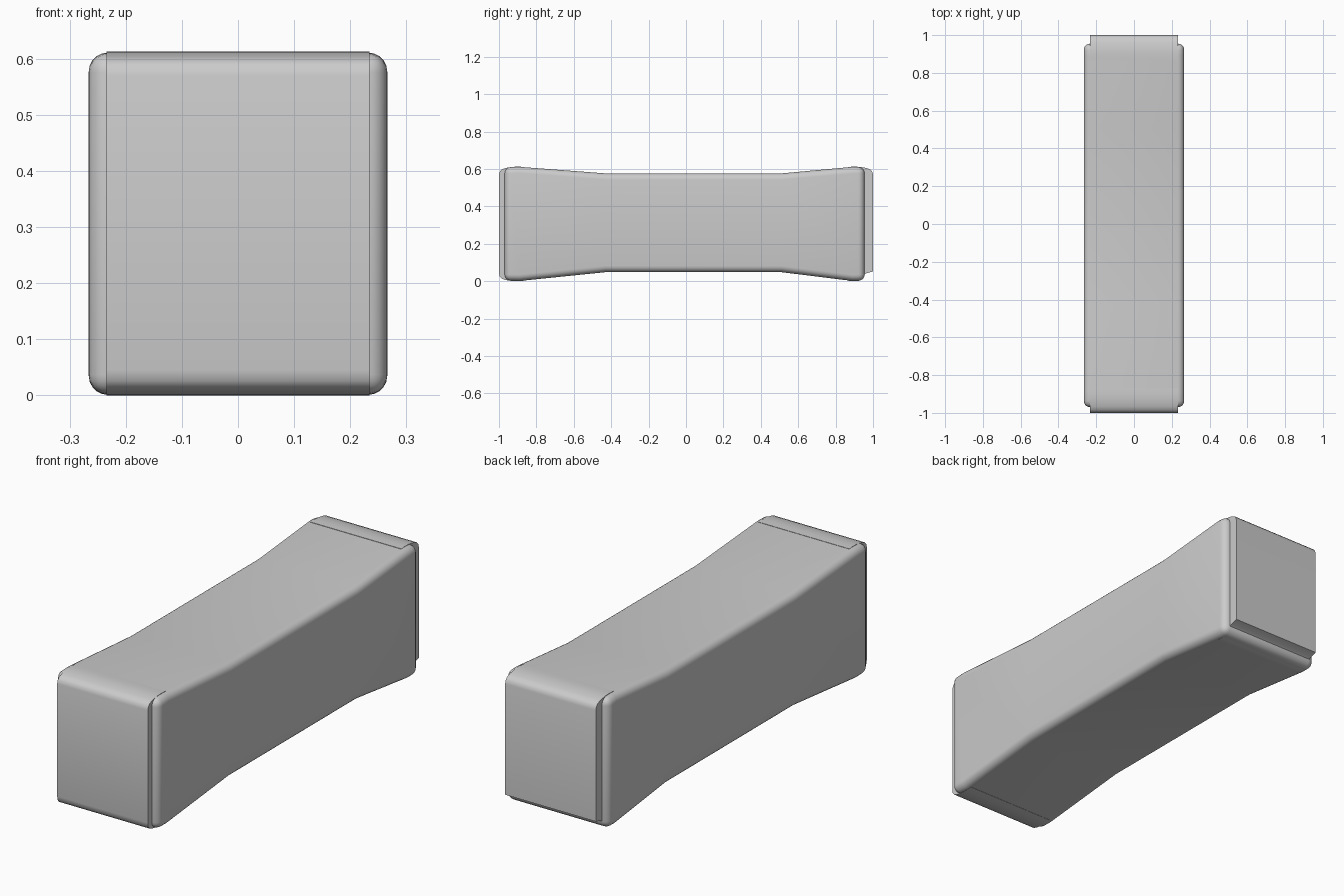
import bpy, bmesh, math

if "Cube" in bpy.data.objects:
    bpy.data.objects.remove(bpy.data.objects["Cube"])


def prism(name, profile, half_width, bevel=0.0):
    """Extrude a (y, z) outline across x and optionally round its sharp edges."""
    bm = bmesh.new()
    left = [bm.verts.new((-half_width, y, z)) for y, z in profile]
    right = [bm.verts.new((half_width, y, z)) for y, z in profile]
    bm.faces.new(left)
    bm.faces.new(right[::-1])
    n = len(profile)
    for i in range(n):
        j = (i + 1) % n
        bm.faces.new((left[i], right[i], right[j], left[j]))
    bmesh.ops.recalc_face_normals(bm, faces=bm.faces)
    if bevel:
        sharp = [e for e in bm.edges if e.calc_face_angle() > math.radians(30)]
        bmesh.ops.bevel(bm, geom=sharp, offset=bevel, segments=5,
                        profile=0.5, affect='EDGES', clamp_overlap=True)
    mesh = bpy.data.meshes.new(name)
    bm.to_mesh(mesh)
    bm.free()
    obj = bpy.data.objects.new(name, mesh)
    bpy.context.collection.objects.link(obj)
    bpy.ops.object.select_all(action='DESELECT')
    obj.select_set(True)
    bpy.context.view_layer.objects.active = obj
    bpy.ops.object.shade_smooth_by_angle(angle=math.radians(35))
    return obj


# Waisted body with rounded edges
top = [(-0.97, 0.609), (-0.89, 0.611), (-0.43, 0.576),
       (0.51, 0.576), (0.89, 0.611), (0.955, 0.609)]
bottom = [(0.955, 0.002), (0.89, 0.001), (0.51, 0.048),
          (-0.43, 0.048), (-0.89, 0.001), (-0.97, 0.003)]
prism("body", top + bottom, 0.266, 0.034)

# Narrower end panels standing proud of the body
prism("front_panel", [
    (-0.87, 0.611), (-0.90, 0.6125), (-0.93, 0.611), (-0.965, 0.605),
    (-0.985, 0.597), (-0.995, 0.587), (-1.0, 0.57),
    (-1.0, 0.045), (-0.997, 0.026), (-0.985, 0.013), (-0.965, 0.006),
    (-0.93, 0.001), (-0.90, 0.0), (-0.87, 0.002)], 0.234)
prism("back_panel", [
    (0.87, 0.611), (0.90, 0.6125), (0.93, 0.611), (0.965, 0.605),
    (0.985, 0.597), (0.995, 0.587), (1.0, 0.57),
    (1.0, 0.052), (0.965, 0.042), (0.955, 0.036), (0.948, 0.018),
    (0.93, 0.007), (0.90, 0.0), (0.87, 0.002)], 0.234)
